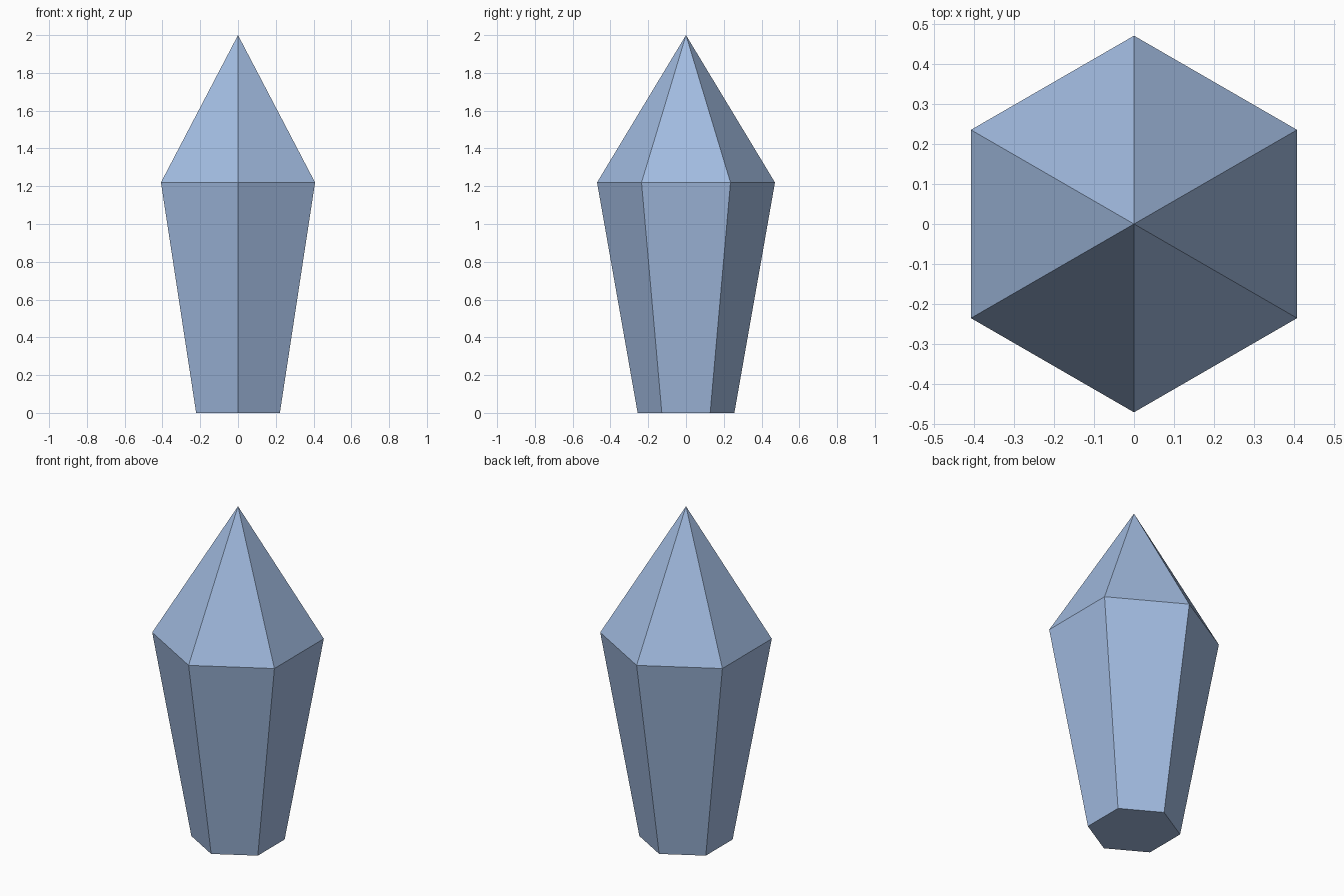
import bpy, bmesh, math

if "Cube" in bpy.data.objects:
    bpy.data.objects.remove(bpy.data.objects["Cube"])

SIDES = 6
# (radius, height) of each ring of the crystal, from base to shoulder
RINGS = [(0.256, 0.0), (0.471, 1.22)]
TIP = 2.0

mat = bpy.data.materials.new("pale blue crystal")
mat.diffuse_color = (0.36, 0.50, 0.75, 1.0)
mat.use_nodes = True
mat.node_tree.nodes["Principled BSDF"].inputs["Base Color"].default_value = mat.diffuse_color

# Crystal: tapered hexagonal body with a pointed tip, corners facing front and back
bm = bmesh.new()
rings = []
for r, z in RINGS:
    angles = [math.pi / 2 + i * math.tau / SIDES for i in range(SIDES)]
    rings.append([bm.verts.new((r * math.cos(a), r * math.sin(a), z)) for a in angles])
tip = bm.verts.new((0, 0, TIP))

base, shoulder = rings
bm.faces.new(base[::-1])
for i in range(SIDES):
    j = (i + 1) % SIDES
    bm.faces.new((base[i], base[j], shoulder[j], shoulder[i]))
    bm.faces.new((shoulder[i], shoulder[j], tip))
bmesh.ops.recalc_face_normals(bm, faces=bm.faces)

mesh = bpy.data.meshes.new("crystal")
bm.to_mesh(mesh)
bm.free()
mesh.materials.append(mat)
bpy.context.collection.objects.link(bpy.data.objects.new("crystal", mesh))
